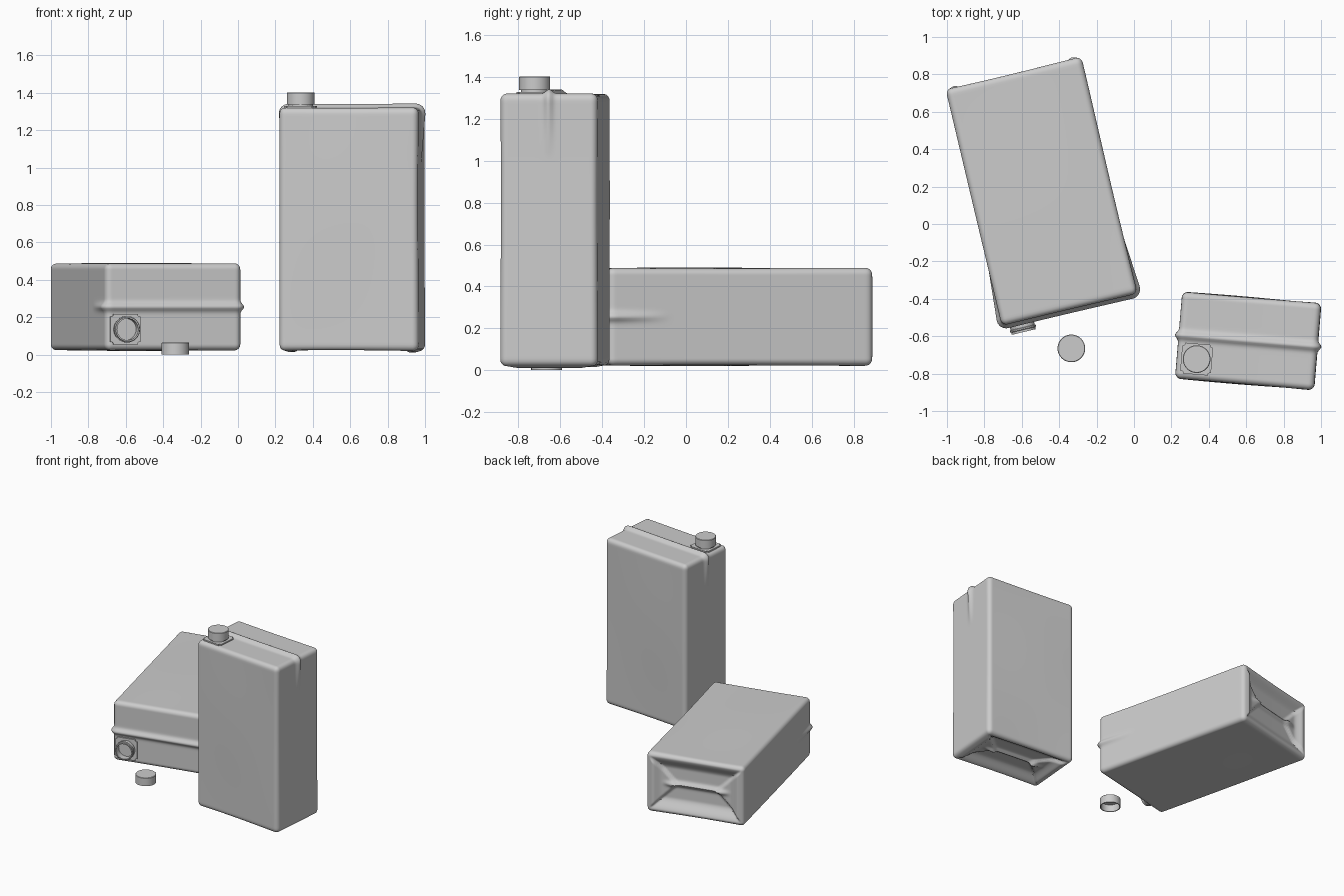
import bpy
import bmesh
from math import sin, pi, exp, radians
from mathutils import Vector, Matrix

cube = bpy.data.objects.get("Cube")
if cube:
    bpy.data.objects.remove(cube)

WIDTH, DEPTH, HEIGHT = 0.745, 0.465, 1.30
RADIUS = 0.032
SPOUT = (-0.266, -0.12, HEIGHT)


def finish(name, bm, matrix, angle=35):
    bmesh.ops.recalc_face_normals(bm, faces=bm.faces)
    mesh = bpy.data.meshes.new(name)
    bm.to_mesh(mesh)
    bm.free()
    obj = bpy.data.objects.new(name, mesh)
    bpy.context.collection.objects.link(obj)
    obj.matrix_world = matrix
    bpy.ops.object.select_all(action='DESELECT')
    obj.select_set(True)
    bpy.context.view_layer.objects.active = obj
    bpy.ops.object.shade_smooth_by_angle(angle=radians(angle))
    return obj


def step(a, b, x):
    t = min(max((x - a) / (b - a), 0), 1)
    return t * t * (3 - 2 * t)


def carton_body(name, matrix):
    """Rounded box with a raised top seam, side flaps and a folded base."""
    bm = bmesh.new()
    bmesh.ops.create_cube(bm, size=2)
    bmesh.ops.subdivide_edges(bm, edges=bm.edges[:], cuts=63, use_grid_fill=True)
    half = Vector((WIDTH, DEPTH, HEIGHT)) / 2
    inner = half - Vector((RADIUS,) * 3)
    for v in bm.verts:
        p = Vector([h * (0.5 * c + 0.5 * sin(c * pi / 2)) for h, c in zip(half, v.co)])
        core = Vector([min(max(c, -i), i) for c, i in zip(p, inner)])
        n = (p - core).normalized()
        q = core + n * RADIUS
        x, y, z = q
        # Soft paper waves on the panels
        q += n * 0.003 * sin(5 * x + 2) * sin(4 * z + 1)
        # Seam over the top, fading down both sides
        fade = min(max((z - half.z + 0.30) / 0.28, 0), 1)
        q += n * 0.021 * fade * exp(-(y / 0.02) ** 2)
        # Folded base: recess, pointed end flaps and a middle seam
        if n.z < -0.9:
            ex, ey = half.x - abs(x), half.y - abs(y)
            recess = 0.045 * step(0.02, 0.12, min(ex, ey))
            flap = 0.02 * step(0, 0.02, ey - ex) * step(0.02, 0.06, ex)
            seam = 0.02 * exp(-(y / 0.018) ** 2) * step(0.1, 0.2, ex)
            q.z += recess - flap - seam
        v.co = q + Vector((0, 0, half.z))
    return finish(name, bm, matrix, 50)


def lathe(name, profile, matrix):
    bm = bmesh.new()
    verts = [bm.verts.new((r, 0, z)) for r, z in profile]
    edges = [bm.edges.new(pair) for pair in zip(verts, verts[1:])]
    bmesh.ops.spin(bm, geom=verts + edges, cent=(0, 0, 0), axis=(0, 0, 1),
                   angle=2 * pi, steps=48, use_merge=True)
    bmesh.ops.remove_doubles(bm, verts=bm.verts[:], dist=0.0002)
    return finish(name, bm, matrix)


def spout(prefix, matrix):
    # Square base plate with rounded corners, then the open threaded neck
    bm = bmesh.new()
    bmesh.ops.create_cube(bm, size=1)
    bmesh.ops.scale(bm, vec=(0.165, 0.165, 0.014), verts=bm.verts)
    upright = [e for e in bm.edges if abs(e.verts[0].co.z - e.verts[1].co.z) > 0.01]
    bmesh.ops.bevel(bm, geom=upright, offset=0.015, segments=3, affect='EDGES')
    finish(prefix + "_spout_plate", bm, matrix @ Matrix.Translation((0, 0, 0.002)))
    lathe(prefix + "_spout_neck", [
        (0.0, 0.009), (0.058, 0.009), (0.058, 0.06), (0.066, 0.06), (0.066, 0.048),
        (0.071, 0.045), (0.071, 0.038), (0.066, 0.035), (0.066, 0.0)], matrix)


def cap(name, matrix):
    # Hollow screw cap, open underneath
    lathe(name, [(0.0, 0.055), (0.067, 0.055), (0.067, 0.0), (0.074, 0.0),
                 (0.074, 0.061), (0.071, 0.064), (0.0, 0.064)], matrix)


# Standing carton, closed
standing = Matrix.Translation((0.61, -0.625, 0.02)) @ Matrix.Rotation(radians(-4.8), 4, 'Z')
standing_spout = standing @ Matrix.Translation(SPOUT)
carton_body("standing_carton", standing)
spout("standing", standing_spout)
cap("standing_cap", standing_spout @ Matrix.Translation((0, 0, 0.018)))

# Carton lying on its front, opened
lying = (Matrix.Translation((-0.495, 0.175, 0.255)) @ Matrix.Rotation(radians(13.4), 4, 'Z')
         @ Matrix.Rotation(radians(90), 4, 'X') @ Matrix.Translation((0, 0, -HEIGHT / 2)))
carton_body("lying_carton", lying)
spout("lying", lying @ Matrix.Translation(SPOUT))

# Cap left on the ground
cap("loose_cap", Matrix.Translation((-0.335, -0.665, 0)))
